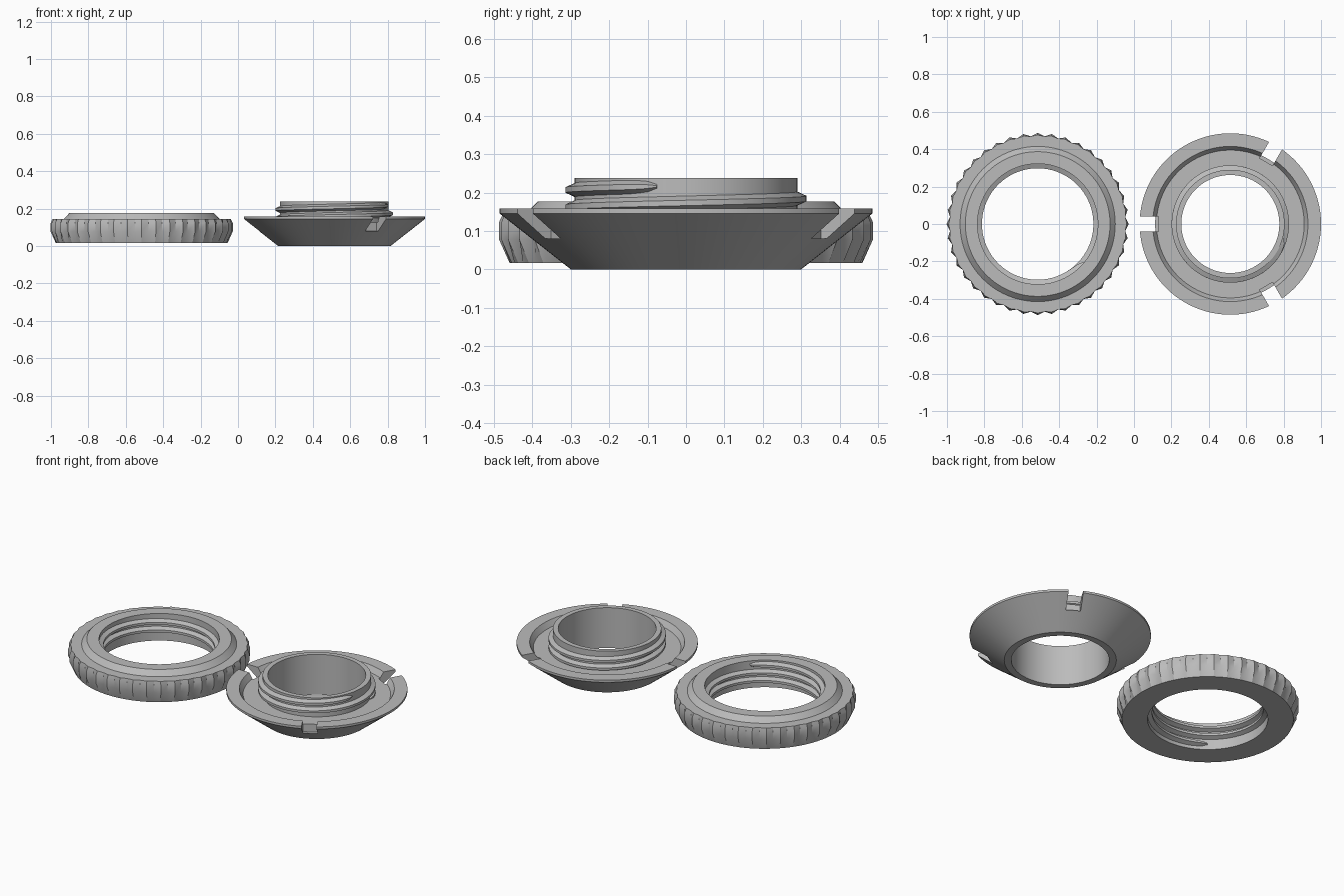
import bpy, bmesh, math
from mathutils import Matrix

cube = bpy.data.objects.get("Cube")
if cube:
    bpy.data.objects.remove(cube, do_unlink=True)

# Single grey material
grey = bpy.data.materials.new("mid grey")
grey.use_nodes = True
grey.diffuse_color = (0.5, 0.5, 0.5, 1)
grey.node_tree.nodes["Principled BSDF"].inputs["Base Color"].default_value = (0.5, 0.5, 0.5, 1)


def make_object(name, bm, x):
    bmesh.ops.recalc_face_normals(bm, faces=bm.faces)
    mesh = bpy.data.meshes.new(name)
    bm.to_mesh(mesh)
    bm.free()
    mesh.materials.append(grey)
    obj = bpy.data.objects.new(name, mesh)
    obj.location.x = x
    bpy.context.collection.objects.link(obj)
    return obj


def smooth(obj):
    bpy.ops.object.select_all(action='DESELECT')
    obj.select_set(True)
    bpy.context.view_layer.objects.active = obj
    bpy.ops.object.shade_smooth_by_angle(angle=math.radians(25))


def bridge(bm, a, b):
    n = len(a)
    for i in range(n):
        j = (i + 1) % n
        bm.faces.new((a[i], a[j], b[j], b[i]))


def lathe(name, profile, segments, x):
    """Revolve a closed profile of (radius, z, valley depth) points."""
    bm = bmesh.new()
    loops = []
    for i in range(segments):
        a = math.tau * i / segments
        loop = []
        for r, z, valley in profile:
            r -= valley * (i % 2)
            loop.append(bm.verts.new((r * math.cos(a), r * math.sin(a), z)))
        loops.append(loop)
    for i in range(segments):
        bridge(bm, loops[i], loops[(i + 1) % segments])
    return make_object(name, bm, x)


def thread(name, root, crest, z_top, start, turns, x):
    """Sweep a trapezoid ridge down a right-handed helix, tapering both ends."""
    pitch, steps = 0.045, int(turns * 72)
    bm = bmesh.new()
    loops = []
    for i in range(steps + 1):
        t = turns * i / steps
        a = math.radians(start) - math.tau * t
        end = min(1, min(i, steps - i) / 4)
        k = 0.3 + 0.7 * math.sqrt(end * (2 - end))
        tip = root + (crest - root) * k
        z = z_top - pitch * t
        section = ((root, -0.019), (tip, -0.007), (tip, 0.007), (root, 0.019))
        loops.append([bm.verts.new((r * math.cos(a), r * math.sin(a), z + h * k))
                      for r, h in section])
    for a, b in zip(loops, loops[1:]):
        bridge(bm, a, b)
    bm.faces.new(loops[0])
    bm.faces.new(loops[-1])
    smooth(make_object(name, bm, x))


# Knurled locking ring with a raised chamfered collar
RING_X, PLUG_X = -0.515, 0.515
ring = lathe("knurled_ring", [
    (0.322, 0.016, 0), (0.459, 0.016, 0), (0.487, 0.078, 0.017),
    (0.487, 0.122, 0.017), (0.476, 0.146, 0.006), (0.415, 0.146, 0),
    (0.387, 0.176, 0), (0.322, 0.176, 0)], 80, RING_X)
smooth(ring)
thread("ring_inner_thread", 0.324, 0.298, 0.152, -40, 2.25, RING_X)

# Conical flange with recessed top and threaded neck
flange = lathe("conical_flange", [
    (0.262, 0, 0), (0.3, 0, 0), (0.485, 0.145, 0), (0.485, 0.158, 0),
    (0.415, 0.158, 0), (0.395, 0.126, 0), (0.29, 0.126, 0),
    (0.29, 0.238, 0), (0.262, 0.238, 0)], 96, PLUG_X)

# Three wrench slots cut through the rim
for angle in (60, 180, 300):
    bm = bmesh.new()
    bmesh.ops.create_cube(bm, size=1)
    place = (Matrix.Rotation(math.radians(angle), 4, 'Z')
             @ Matrix.Translation((0.478, 0, 0.13))
             @ Matrix.Diagonal((0.19, 0.08, 0.1, 1)))
    bmesh.ops.transform(bm, matrix=place, verts=bm.verts)
    cutter = make_object("slot_cutter", bm, PLUG_X)
    cutter.hide_render = True
    bpy.context.view_layer.objects.active = flange
    mod = flange.modifiers.new("slot", 'BOOLEAN')
    mod.operation, mod.solver, mod.object = 'DIFFERENCE', 'EXACT', cutter
    bpy.ops.object.modifier_apply(modifier=mod.name)
    bpy.data.objects.remove(cutter, do_unlink=True)
smooth(flange)
thread("neck_outer_thread", 0.288, 0.314, 0.216, -15, 1.9, PLUG_X)
